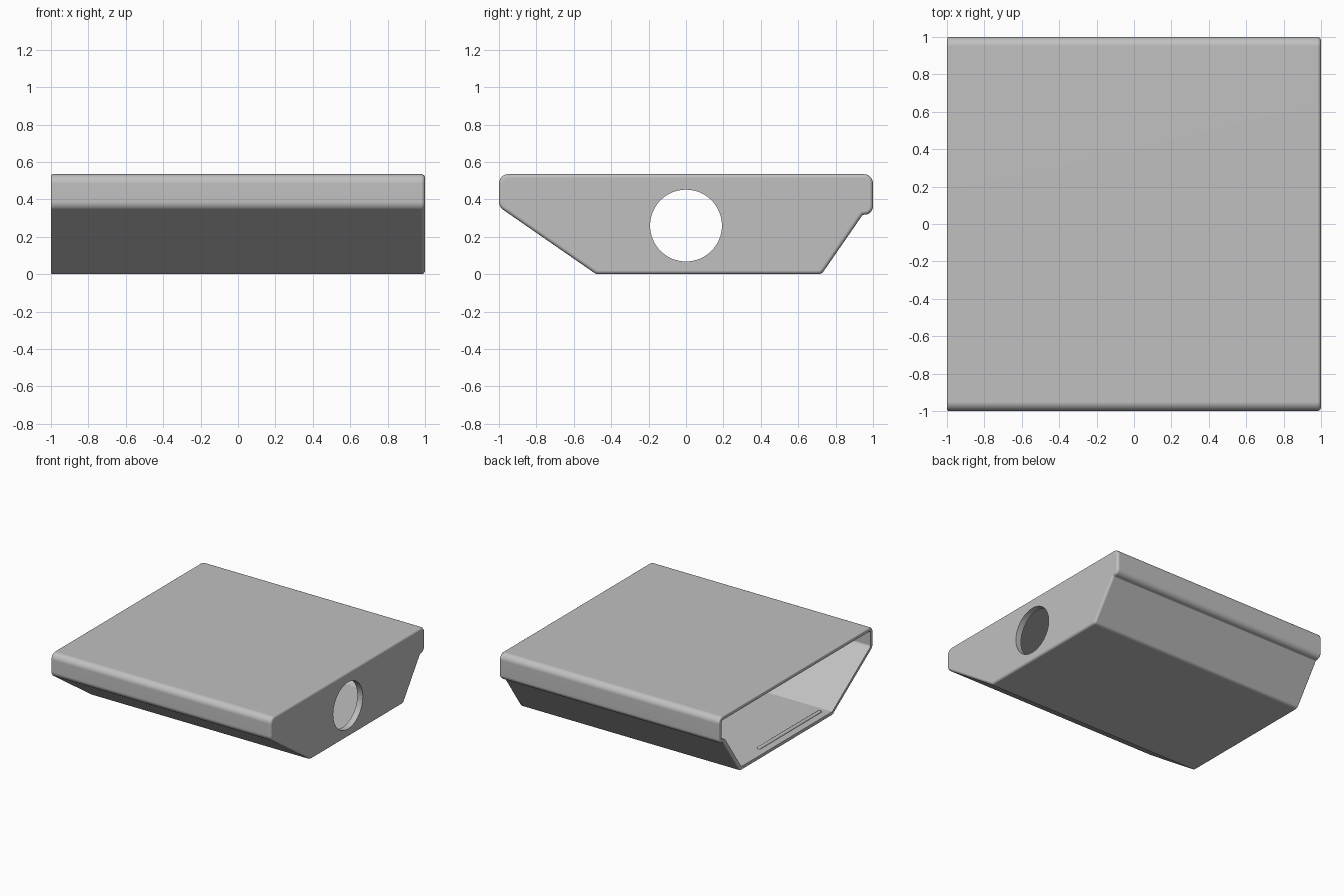
import bpy, bmesh, math
from mathutils import Vector

cube = bpy.data.objects.get("Cube")
if cube:
    bpy.data.objects.remove(cube, do_unlink=True)

grey = bpy.data.materials.new("plain grey")
grey.use_nodes = True
grey.diffuse_color = (0.53, 0.53, 0.53, 1)
grey.node_tree.nodes["Principled BSDF"].inputs["Base Color"].default_value = (0.53, 0.53, 0.53, 1)

# Side profile as (y, z, corner radius), counterclockwise
PROFILE = [(-1, 0.535, 0.05), (-1, 0.36, 0.05), (-0.48, 0, 0.035), (0.725, 0, 0.035),
           (0.945, 0.318, 0.012), (1, 0.318, 0.045), (1, 0.535, 0.05)]
STEPS = 6
WALL = 0.03


def rounded_profile(inset):
    """Offset the profile inward and round its corners."""
    n = len(PROFILE)
    pts = [Vector(p[:2]) for p in PROFILE]
    dirs = [(pts[(i + 1) % n] - pts[i]).normalized() for i in range(n)]
    result = []
    for i in range(n):
        a, b = dirs[i - 1], dirs[i]
        na, nb = Vector((-a.y, a.x)), Vector((-b.y, b.x))
        corner = pts[i] + (na + nb) * (inset / (1 + na.dot(nb)))
        turn = math.atan2(a.x * b.y - a.y * b.x, a.dot(b))
        side = 1 if turn > 0 else -1
        radius = max(PROFILE[i][2] - side * inset, 0.008)
        start = corner - a * radius * math.tan(abs(turn) / 2)
        centre = start + na * radius * side
        for k in range(STEPS + 1):
            t = abs(turn) * k / STEPS
            result.append(centre - na * side * radius * math.cos(t) + a * radius * math.sin(t))
    return result


def make_object(name, bm):
    mesh = bpy.data.meshes.new(name)
    bm.to_mesh(mesh)
    bm.free()
    mesh.materials.append(grey)
    obj = bpy.data.objects.new(name, mesh)
    bpy.context.collection.objects.link(obj)
    return obj


def shade(obj):
    bpy.ops.object.select_all(action='DESELECT')
    obj.select_set(True)
    bpy.context.view_layer.objects.active = obj
    bpy.ops.object.shade_smooth_by_angle(angle=math.radians(30))


# Stations (x, inset) from the inner end wall, out round the open rim, to the closed end
ROUND = 0.02
stations = [(0.95, WALL), (-1, WALL)]
quarter = [math.pi / 2 * k / 4 for k in range(5)]
stations += [(-1 + 0.01 * (1 - math.sin(t)), 0.01 * (1 - math.cos(t))) for t in reversed(quarter)]
stations += [(1 - ROUND * (1 - math.sin(t)), ROUND * (1 - math.cos(t))) for t in quarter]

# Hollow housing, open at one end
bm = bmesh.new()
rings = [[bm.verts.new((x, p.x, p.y)) for p in rounded_profile(d)] for x, d in stations]
for r0, r1 in zip(rings, rings[1:]):
    for i in range(len(r0)):
        j = (i + 1) % len(r0)
        bm.faces.new((r0[i], r0[j], r1[j], r1[i]))
bm.faces.new(rings[0])
bm.faces.new(rings[-1])
bmesh.ops.recalc_face_normals(bm, faces=bm.faces)
housing = make_object("housing", bm)

# Round opening in the closed end
bpy.ops.mesh.primitive_cylinder_add(vertices=64, radius=0.192, depth=0.4,
                                    location=(1, 0, 0.26), rotation=(0, math.pi / 2, 0))
cutter = bpy.context.object
cutter.name = "hole_cutter"
cutter.data.materials.append(grey)
cut = housing.modifiers.new("hole", 'BOOLEAN')
cut.operation = 'DIFFERENCE'
cut.solver = 'EXACT'
cut.object = cutter
shade(housing)
bpy.ops.object.modifier_apply(modifier=cut.name)
bpy.data.objects.remove(cutter, do_unlink=True)
shade(housing)
weighted = housing.modifiers.new("flat_face_normals", 'WEIGHTED_NORMAL')
weighted.keep_sharp = True

# Rounded catch ridge on the floor near the open end
bm = bmesh.new()
bmesh.ops.create_uvsphere(bm, u_segments=16, v_segments=8, radius=0.016)
for v in bm.verts:
    v.co.z += 0.39 if v.co.z > 0.0001 else -0.39
ridge = make_object("catch_ridge", bm)
ridge.rotation_euler.x = math.pi / 2
ridge.location = (-0.925, -0.02, WALL)
shade(ridge)
